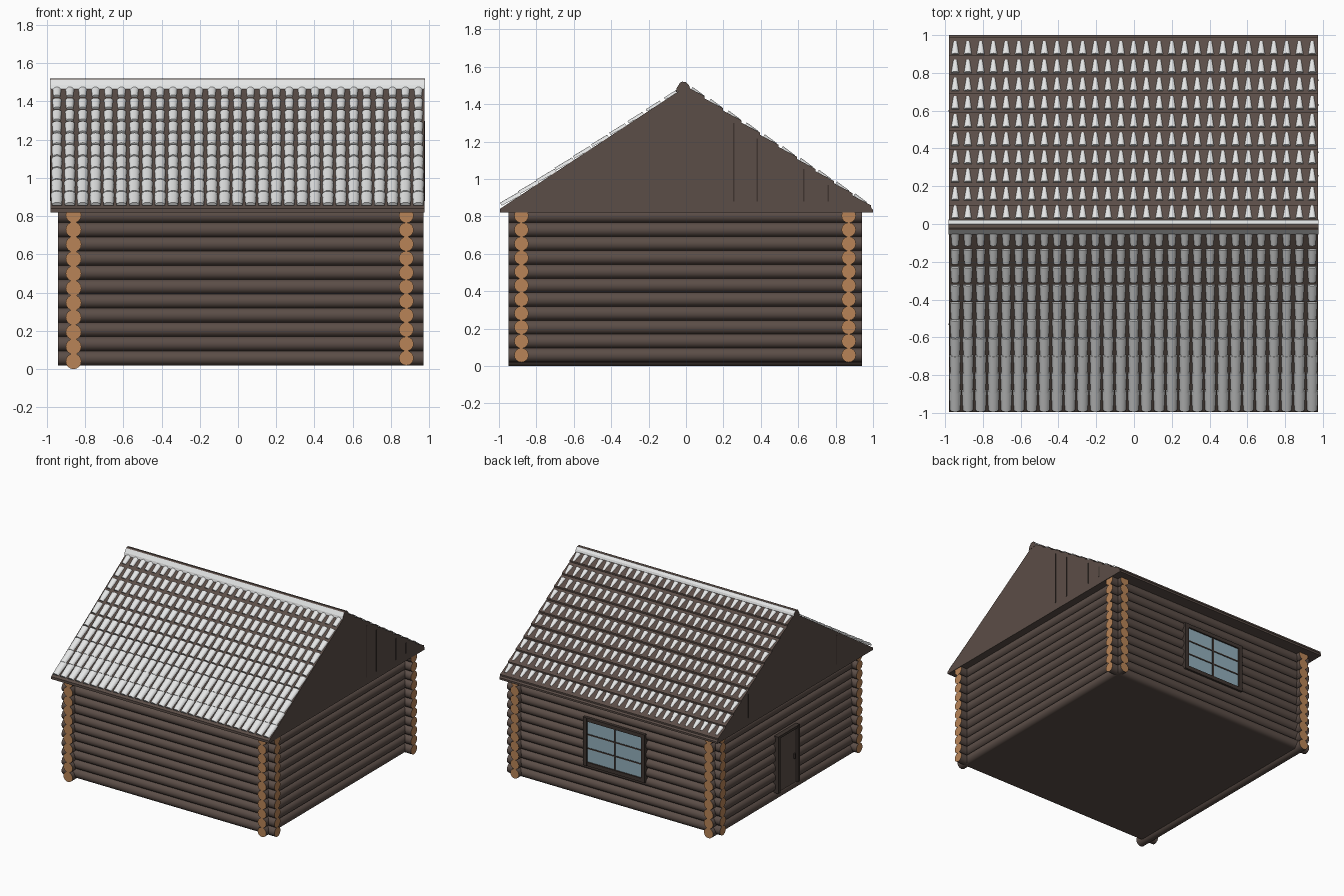
import bpy, bmesh, math
from mathutils import Vector

if "Cube" in bpy.data.objects:
    bpy.data.objects.remove(bpy.data.objects["Cube"])


def material(name, rgb):
    m = bpy.data.materials.new(name)
    m.diffuse_color = (*rgb, 1)
    m.use_nodes = True
    m.node_tree.nodes["Principled BSDF"].inputs["Base Color"].default_value = m.diffuse_color
    return m


BROWN = material("log_brown", (0.105, 0.075, 0.063))
CUT = material("cut_wood", (0.48, 0.23, 0.095))
SNOW = material("tile_white", (0.78, 0.79, 0.79))
GLASS = material("window_glass", (0.29, 0.43, 0.50))
DARK = material("dark_trim", (0.05, 0.036, 0.03))


def finish(name, bm, mats, smooth=True):
    bmesh.ops.recalc_face_normals(bm, faces=bm.faces)
    me = bpy.data.meshes.new(name)
    bm.to_mesh(me)
    bm.free()
    for m in mats:
        me.materials.append(m)
    if smooth:
        me.shade_smooth()
        me.set_sharp_from_angle(angle=math.radians(40))
    ob = bpy.data.objects.new(name, me)
    bpy.context.collection.objects.link(ob)
    return ob


def add_loft(bm, rings):
    """Closed solid through rings of points with the same count."""
    vs = [[bm.verts.new(p) for p in r] for r in rings]
    n = len(vs[0])
    for a, b in zip(vs, vs[1:]):
        for i in range(n):
            j = (i + 1) % n
            bm.faces.new((a[i], a[j], b[j], b[i]))
    return bm.faces.new(vs[0]), bm.faces.new(vs[-1])


def add_box(bm, x0, x1, y0, y1, z0, z1):
    add_loft(bm, [[(x0, y0, z), (x1, y0, z), (x1, y1, z), (x0, y1, z)] for z in (z0, z1)])


def box(name, mat, *bounds):
    bm = bmesh.new()
    add_box(bm, *bounds)
    return finish(name, bm, [mat], False)


# Log walls: stacked round logs, cut ends in pale wood
def log_wall(name, along_x, offset, a, b, r, z0, pitch):
    bm = bmesh.new()
    for i in range(11):
        z = z0 + i * pitch
        rings = []
        for end in (a, b):
            ring = []
            for k in range(16):
                t = math.tau * k / 16
                s, h = offset + r * math.cos(t), z + r * math.sin(t)
                ring.append((end, s, h) if along_x else (s, end, h))
            rings.append(ring)
        for cap in add_loft(bm, rings):
            cap.material_index = 1
    finish(name, bm, [BROWN, CUT])


log_wall("front_log_wall", True, -0.88, -0.94, 0.97, 0.0385, 0.058, 0.0745)
log_wall("back_log_wall", True, 0.87, -0.94, 0.97, 0.0385, 0.058, 0.0745)
log_wall("left_log_wall", False, -0.86, -0.95, 0.94, 0.041, 0.041, 0.0765)
log_wall("right_log_wall", False, 0.88, -0.95, 0.94, 0.0385, 0.058, 0.0745)
box("floor_and_core", BROWN, -0.86, 0.88, -0.88, 0.87, 0.02, 0.83)

# Roof body: gable prism, back slope stepped into courses
X0, X1, ROWS = -0.98, 0.975, 10
EAVE, TOP = 0.84, 1.495
SLOPE = TOP - EAVE
profile = [(-0.995, 0.82), (-0.995, EAVE), (0, TOP)]
for i in range(ROWS):
    y = (i + 1) / ROWS * 0.99
    z = TOP - SLOPE * y
    profile += [(y, z + 0.012), (y, z)]
profile += [(1.0, EAVE - 0.005), (1.0, 0.82)]
bm = bmesh.new()
add_loft(bm, [[(x, y, z) for y, z in profile] for x in (X0, X1)])
finish("roof_body", bm, [BROWN], False)


# Roof tiles: tapered half-round pieces, wide end toward the ridge
def add_tile(bm, x, side, y, length, r0, r1, h0, h1):
    d = Vector((0, side, -SLOPE)).normalized()
    n = Vector((0, side * SLOPE, 1)).normalized()
    mid = Vector((x, side * y, TOP - SLOPE * y))
    rings = []
    for s, r, h in ((-0.5, r0, h0), (0.5, r1, h1)):
        c = mid + d * (s * length)
        ring = []
        for k in range(7):
            t = math.pi * k / 6
            ring.append(c + Vector((r * math.cos(t), 0, 0)) + n * (h + 0.7 * r * math.sin(t)))
        rings.append(ring)
    add_loft(bm, rings)


for name, side in (("front_roof_tiles", -1), ("back_roof_tiles", 1)):
    bm = bmesh.new()
    for row in range(ROWS):
        t = row / (ROWS - 1)
        for col in range(29):
            x = -0.947 + 0.0675 * col
            if side < 0:
                add_tile(bm, x, side, 0.075 + 0.0965 * row - 0.012 * t, 0.085 + 0.035 * t,
                         0.024 + 0.007 * t, 0.017 + 0.009 * t, -0.004, 0.002 + 0.004 * t)
            else:
                add_tile(bm, x, side, 0.06 + 0.0965 * row, 0.08, 0.021, 0.010, 0.002, 0.005)
    finish(name, bm, [SNOW])

# Ridge cap: brown top with white flanks
cap = [(-0.055, 1.465), (-0.05, 1.485), (-0.032, 1.514), (-0.02, 1.52),
       (0.0, 1.517), (0.016, 1.50), (0.025, 1.475)]
bm = bmesh.new()
add_loft(bm, [[(x, y, z) for y, z in cap] for x in (X0 - 0.002, X1 + 0.002)])
bmesh.ops.recalc_face_normals(bm, faces=bm.faces)
for f in bm.faces:
    if abs(f.normal.x) < 0.5 and 0 < f.normal.z < 0.75:
        f.material_index = 1
finish("ridge_cap", bm, [BROWN, SNOW], False)

# Gable board seams
bm = bmesh.new()
for y in (0.255, 0.38, 0.63, 0.76):
    add_box(bm, X1, X1 + 0.003, y - 0.004, y + 0.004, 0.88, TOP - SLOPE * y - 0.03)
for y in (-0.53, 0.6):
    add_box(bm, X0 - 0.003, X0, y - 0.004, y + 0.004, 0.88, TOP - SLOPE * abs(y) - 0.03)
finish("gable_seams", bm, [DARK], False)

# Back window: glass, frame and glazing bars (two by three panes)
box("window_glass", GLASS, -0.245, 0.245, 0.90, 0.912, 0.31, 0.65)
bm = bmesh.new()
for x in (-0.26, 0.26):
    add_box(bm, x - 0.017, x + 0.017, 0.87, 0.925, 0.285, 0.675)
for z in (0.30, 0.66):
    add_box(bm, -0.26, 0.26, 0.87, 0.924, z - 0.015, z + 0.015)
add_box(bm, -0.006, 0.006, 0.90, 0.917, 0.31, 0.65)
for z in (0.425, 0.537):
    add_box(bm, -0.245, 0.245, 0.90, 0.916, z - 0.005, z + 0.005)
finish("window_frame", bm, [DARK], False)

# Left side door with jambs, lintel and handle
box("door", BROWN, -0.908, -0.87, -0.12, 0.12, 0.07, 0.52)
bm = bmesh.new()
for y in (-0.125, 0.125):
    add_box(bm, -0.925, -0.87, y - 0.013, y + 0.013, 0.07, 0.53)
add_box(bm, -0.924, -0.87, -0.12, 0.12, 0.51, 0.53)
add_box(bm, -0.92, -0.90, -0.095, -0.08, 0.27, 0.31)
finish("door_frame", bm, [DARK], False)
